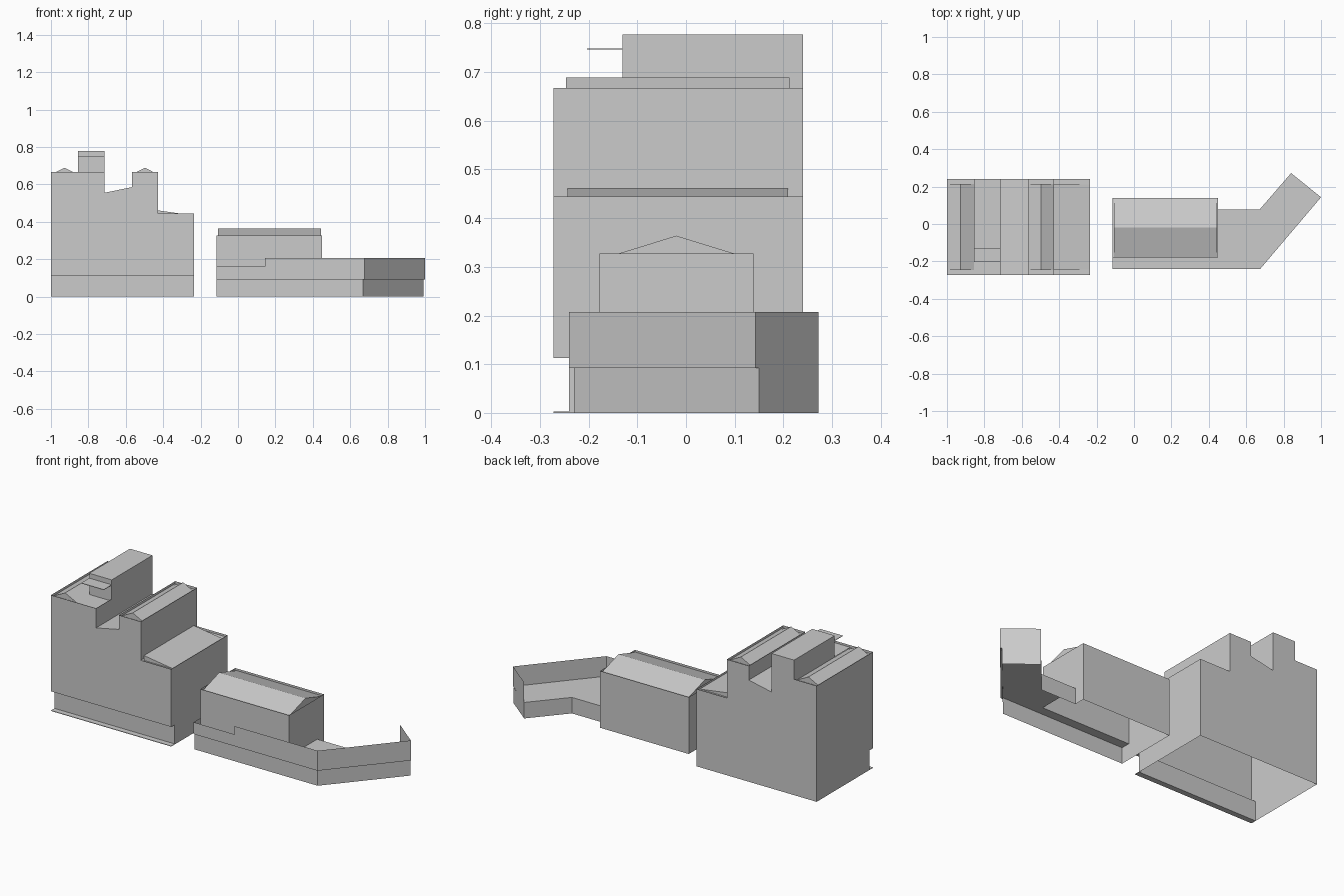
import bpy, bmesh

if "Cube" in bpy.data.objects:
    bpy.data.objects.remove(bpy.data.objects["Cube"])


def make(name, verts, faces, recalc=True):
    me = bpy.data.meshes.new(name)
    me.from_pydata(verts, [], faces)
    bm = bmesh.new()
    bm.from_mesh(me)
    bmesh.ops.remove_doubles(bm, verts=bm.verts, dist=1e-5)
    if recalc:
        bmesh.ops.recalc_face_normals(bm, faces=bm.faces)
    bm.to_mesh(me)
    bm.free()
    ob = bpy.data.objects.new(name, me)
    bpy.context.collection.objects.link(ob)
    return ob


def extrude(name, prof, v0, v1, axis='Y', skip=()):
    """Extrude a closed (u, z) profile along an axis; skip leaves edges open."""
    put = (lambda u, v, z: (u, v, z)) if axis == 'Y' else (lambda u, v, z: (v, u, z))
    n = len(prof)
    verts = [put(u, v, z) for v in (v0, v1) for u, z in prof]
    faces = [list(range(n)), list(range(2 * n - 1, n - 1, -1))]
    faces += [(i, (i + 1) % n, n + (i + 1) % n, n + i) for i in range(n) if i not in skip]
    return make(name, verts, faces)


def walls(name, path, z0, z1, closed=False):
    """Thin vertical walls along a plan path, counter-clockwise facing outwards."""
    n = len(path)
    verts = [(x, y, z) for z in (z0, z1) for x, y in path]
    faces = [(i, (i + 1) % n, n + (i + 1) % n, n + i) for i in range(n if closed else n - 1)]
    return make(name, verts, faces, False)


def flat(name, plan, z):
    return make(name, [(x, y, z) for x, y in plan], [list(range(len(plan)))], False)


def rect(x0, x1, y0, y1):
    return [(x0, y0), (x1, y0), (x1, y1), (x0, y1)]


def box(name, x0, x1, y0, y1, z0, z1):
    return extrude(name, [(x0, z0), (x1, z0), (x1, z1), (x0, z1)], y0, y1)


# Tall building: stepped upper shell, open where sunken roofs sit
F, B = -0.272, 0.24
outline = [(-1, 0.113), (-0.235, 0.113), (-0.235, 0.445), (-0.428, 0.445),
           (-0.428, 0.667), (-0.568, 0.667), (-0.568, 0.585), (-0.713, 0.555),
           (-0.713, 0.667), (-1, 0.667)]
extrude("tall_building_shell", outline, F, B, skip=(0, 2, 4, 8))
walls("tall_building_ground_floor", rect(-1, -0.235, -0.24, B), 0, 0.113, True)
flat("front_overhang_soffit", rect(-1, -0.235, F, -0.24)[::-1], 0.113)
box("pavement_strip", -1, -0.235, F, -0.24, 0, 0.003)

# Ridged roofs behind low parapets
for side, x0, x1 in (("left", -1, -0.856), ("middle", -0.568, -0.428)):
    flat(side + "_roof_gutter", rect(x0, x1, F, B), 0.653)
    extrude(side + "_ridged_roof", [(x0, 0.653), (x1, 0.653), ((x0 + x1) / 2, 0.689)],
            -0.246, 0.213, skip=(0,))

# Lean-to roof on the lowest step
flat("lean_to_gutter", rect(-0.428, -0.235, F, B), 0.433)
extrude("lean_to_roof", [(-0.428, 0.433), (-0.235, 0.433), (-0.428, 0.461)],
        -0.243, 0.21, skip=(0,))

# Roof tower with its terrace and canopy
flat("tower_terrace", rect(-0.856, -0.713, F, -0.13), 0.655)
box("roof_tower", -0.856, -0.713, -0.13, B, 0.653, 0.777)
box("tower_canopy", -0.856, -0.713, -0.203, -0.13, 0.746, 0.749)

# Low house with a gabled roof behind a parapet
walls("house_walls", rect(-0.115, 0.45, -0.178, 0.139), 0.092, 0.327, True)
walls("house_base_walls", [(0.45, 0.08), (0.45, 0.139), (-0.115, 0.139), (-0.115, -0.23)], 0, 0.092)
flat("house_gutter", rect(-0.115, 0.45, -0.178, 0.139), 0.315)
extrude("house_gabled_roof", [(-0.178, 0.315), (0.139, 0.315), (-0.02, 0.364)],
        -0.106, 0.444, 'X', skip=(0,))

# Bent podium: base walls, terrace and front parapet
end_front, end_back, bend = (1, 0.143), (0.84, 0.272), (0.672, 0.078)
walls("podium_front_base", [(-0.115, -0.23), (0.668, -0.23), (0.992, 0.15)], 0, 0.092)
walls("podium_end_base", [(0.992, 0.15), end_back], 0, 0.092)
walls("podium_back_base", [end_back, bend, (0.45, 0.078)], 0, 0.092)
flat("podium_terrace", [(-0.115, -0.24), (0.675, -0.24), end_front, end_back, bend,
                        (0.45, 0.078), (0.45, -0.178), (-0.115, -0.178)], 0.092)
walls("podium_low_parapet", [(-0.115, -0.178), (-0.115, -0.24), (0.145, -0.24)], 0.092, 0.16)
walls("podium_high_parapet", [(0.145, -0.24), (0.675, -0.24), end_front, end_back], 0.092, 0.207)
